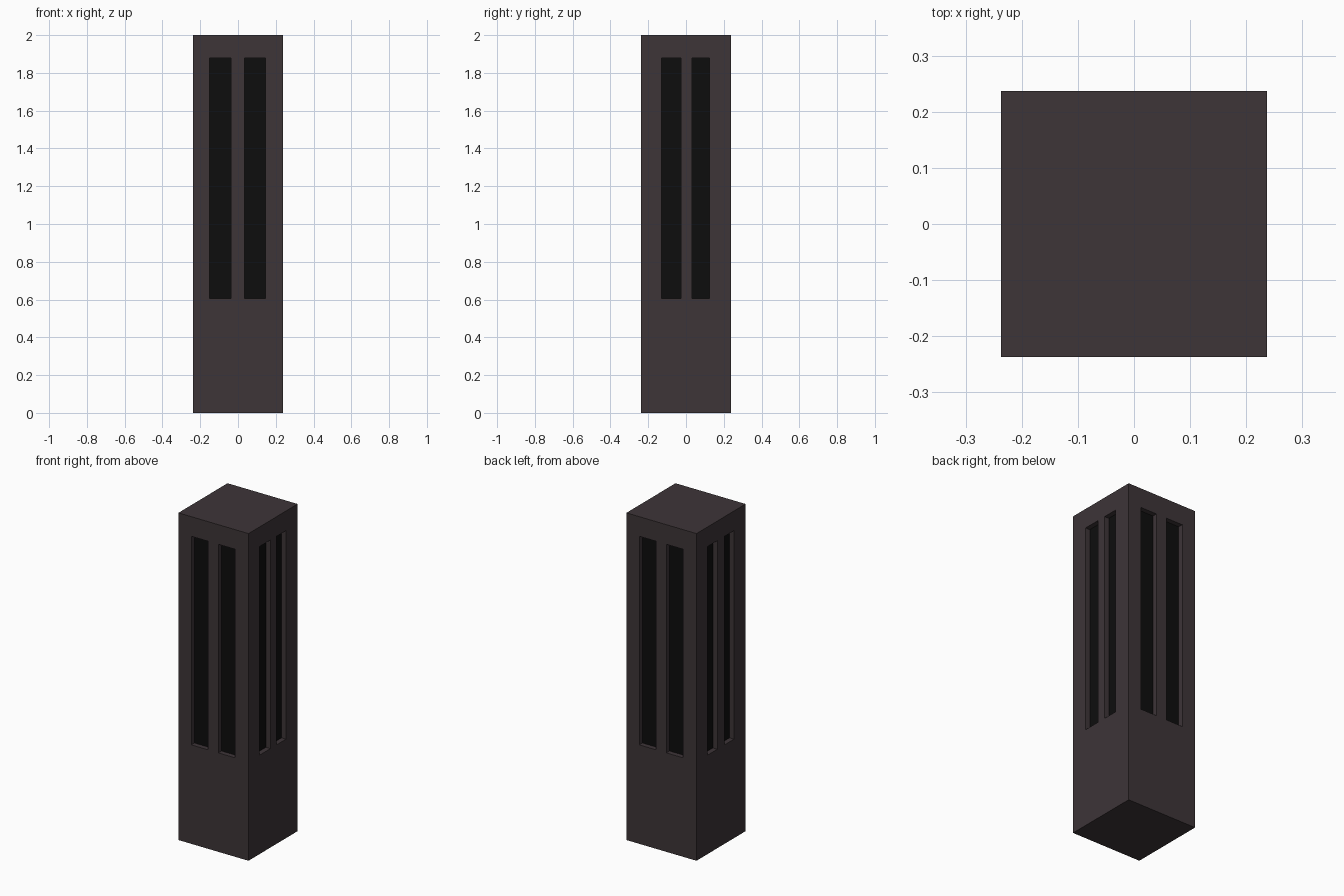
import bpy
from mathutils import Vector

if "Cube" in bpy.data.objects:
    bpy.data.objects.remove(bpy.data.objects["Cube"])

HALF = 0.237          # half width of the square pillar
Z0, Z1 = 0.605, 1.88  # window slot bottom and top
DEPTH = 0.03          # how far the panels sit inside the faces


def material(name, rgb):
    m = bpy.data.materials.new(name)
    m.diffuse_color = (*rgb, 1)
    m.use_nodes = True
    m.node_tree.nodes["Principled BSDF"].inputs["Base Color"].default_value = m.diffuse_color
    return m


def box(name, lo, hi, mat=None):
    lo, hi = Vector(lo), Vector(hi)
    bpy.ops.mesh.primitive_cube_add(size=1, location=(lo + hi) / 2)
    ob = bpy.context.object
    ob.name = name
    ob.scale = hi - lo
    bpy.ops.object.transform_apply(location=True, rotation=False, scale=True)
    if mat:
        ob.data.materials.append(mat)
    return ob


def slot_box(name, axis, sign, span, near, far, mat=None):
    """Box on one side face: spans along the face, from near to far off centre."""
    a, b = sorted((sign * near, sign * far))
    if axis == 'x':
        return box(name, (a, span[0], Z0), (b, span[1], Z1), mat)
    return box(name, (span[0], a, Z0), (span[1], b, Z1), mat)


casing = material("casing", (0.047, 0.035, 0.039))
dark = material("dark_panel", (0.004, 0.004, 0.004))

# Solid pillar
body = box("pillar_body", (-HALF, -HALF, 0), (HALF, HALF, 2), casing)

# Two tall slots on each of the four sides
sides = {
    "front": ('y', -1, [(-0.15, -0.038), (0.034, 0.146)]),
    "back": ('y', 1, [(-0.146, -0.034), (0.038, 0.15)]),
    "right": ('x', 1, [(-0.13, -0.026), (0.032, 0.125)]),
    "left": ('x', -1, [(-0.125, -0.034), (0.036, 0.13)]),
}
cutters = []
for side, (axis, sign, spans) in sides.items():
    for i, span in enumerate(spans, 1):
        cutters.append(slot_box("slot_cutter", axis, sign, span,
                                HALF - DEPTH - 0.004, HALF + 0.05, casing))
        # Dark panel lying on the slot floor
        slot_box(f"{side}_panel_{i}", axis, sign, span,
                 HALF - DEPTH - 0.004, HALF - DEPTH, dark)

# Cut the slots, then remove the cutters
bpy.context.view_layer.objects.active = body
for cutter in cutters:
    mod = body.modifiers.new("slot", 'BOOLEAN')
    mod.operation = 'DIFFERENCE'
    mod.solver = 'EXACT'
    mod.object = cutter
    bpy.ops.object.modifier_apply(modifier=mod.name)
for cutter in cutters:
    bpy.data.objects.remove(cutter, do_unlink=True)
